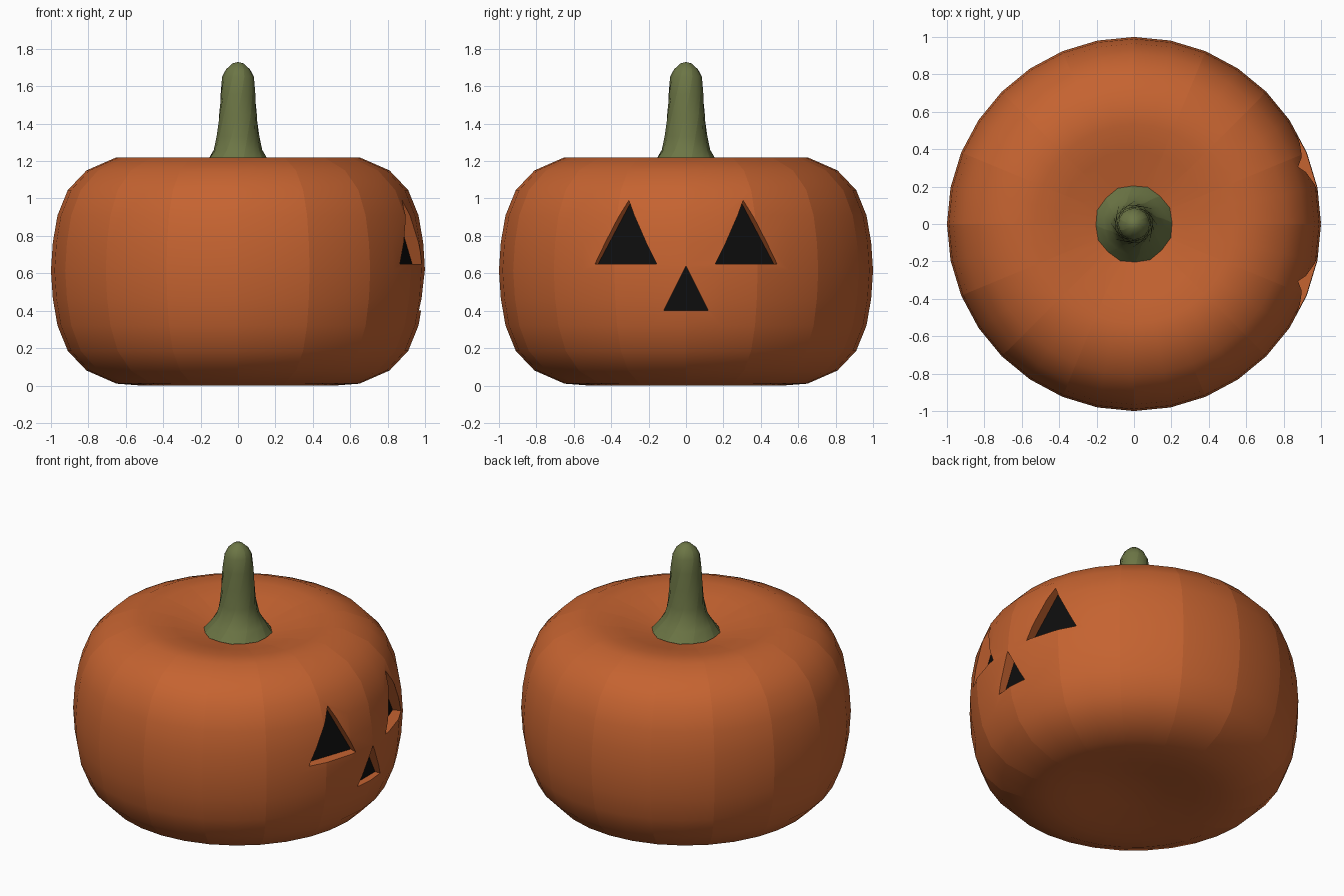
import bpy, bmesh
from math import sin, cos, pi, radians

if "Cube" in bpy.data.objects:
    bpy.data.objects.remove(bpy.data.objects["Cube"])


def material(name, color):
    m = bpy.data.materials.new(name)
    m.diffuse_color = (*color, 1)
    m.use_nodes = True
    m.node_tree.nodes["Principled BSDF"].inputs["Base Color"].default_value = m.diffuse_color
    return m


orange = material("orange_skin", (0.56, 0.125, 0.03))
green = material("stem_green", (0.15, 0.18, 0.06))
black = material("dark_inside", (0.004, 0.004, 0.004))


def new_object(name, bm, mats):
    bmesh.ops.recalc_face_normals(bm, faces=bm.faces[:])
    me = bpy.data.meshes.new(name)
    bm.to_mesh(me)
    bm.free()
    ob = bpy.data.objects.new(name, me)
    bpy.context.collection.objects.link(ob)
    for m in mats:
        me.materials.append(m)
    return ob


def lathe(name, profile, n, mat, twist=0.0, ridge=0.0):
    """Closed turned solid; first and last profile points lie on the axis.
    Every second meridian is a sharp crease."""
    bm = bmesh.new()
    bottom = bm.verts.new((0, 0, profile[0][1]))
    top = bm.verts.new((0, 0, profile[-1][1]))
    z0, z1 = profile[0][1], profile[-1][1]
    rings = []
    for r, z in profile[1:-1]:
        ring = []
        for i in range(n):
            a = 2 * pi * i / n + twist * (z - z0) / (z1 - z0)
            q = r * (1 - ridge * (i % 2 == 0))
            ring.append(bm.verts.new((q * cos(a), q * sin(a), z)))
        rings.append(ring)
    for i in range(n):
        j = (i + 1) % n
        bm.faces.new((bottom, rings[0][j], rings[0][i]))
        bm.faces.new((top, rings[-1][i], rings[-1][j]))
        for lo, hi in zip(rings, rings[1:]):
            bm.faces.new((lo[i], lo[j], hi[j], hi[i]))
    for f in bm.faces:
        f.smooth = True
    for i in range(0, n, 2):
        for lo, hi in zip(rings, rings[1:]):
            bm.edges.get((lo[i], hi[i])).smooth = False
    return new_object(name, bm, [mat])


# Pumpkin body: flattened globe with a dimple at both ends
half = [(0.65, 0.605), (0.81, 0.535), (0.91, 0.43), (0.965, 0.295), (0.99, 0.15)]
mid = 0.615
body_profile = [(0, 0.06), (0.2, 0.04), (0.38, 0.012), (0.52, 0.0)]
body_profile += [(r, mid - h) for r, h in half] + [(1.0, mid)]
body_profile += [(r, mid + h) for r, h in reversed(half)]
body_profile += [(0.53, 1.22), (0.39, 1.195), (0.2, 1.14), (0, 1.11)]
body = lathe("pumpkin_body", body_profile, 32, orange)


# Carved face: triangular pockets facing outwards on the +x side
def carve(name, angle, half_width, z_low, z_high, d_low, d_high):
    bm = bmesh.new()
    ca, sa = cos(angle), sin(angle)

    def tri(dl, dh):
        pts = [(-half_width, z_low, dl), (half_width, z_low, dl), (0, z_high, dh)]
        return [bm.verts.new((d * ca - u * sa, d * sa + u * ca, z)) for u, z, d in pts]

    inner, outer = tri(d_low, d_high), tri(1.3, 1.3)
    bm.faces.new(inner).material_index = 1
    bm.faces.new(outer)
    for i in range(3):
        j = (i + 1) % 3
        bm.faces.new((inner[i], inner[j], outer[j], outer[i]))
    cutter = new_object(name, bm, [orange, black])
    cutter.hide_render = True
    mod = body.modifiers.new(name, "BOOLEAN")
    mod.operation = "DIFFERENCE"
    mod.solver = "EXACT"
    mod.material_mode = "TRANSFER"
    mod.object = cutter
    bpy.context.view_layer.objects.active = body
    bpy.ops.object.modifier_apply(modifier=mod.name)
    bpy.data.objects.remove(cutter)


for side, label in ((-1, "left_eye"), (1, "right_eye")):
    carve(label, side * radians(19.2), 0.175, 0.65, 0.99, 0.925, 0.88)
carve("nose", 0, 0.12, 0.40, 0.64, 0.93, 0.93)

# Stem: flared, slightly twisted stalk with a rounded tip
stem = lathe("stem", [(0, 1.13), (0.21, 1.145), (0.165, 1.205), (0.13, 1.26), (0.115, 1.33),
                      (0.104, 1.45), (0.094, 1.56), (0.085, 1.65), (0.065, 1.69),
                      (0.03, 1.722), (0, 1.73)], 16, green, twist=radians(80), ridge=0.03)

for ob in (body, stem):
    bpy.ops.object.select_all(action="DESELECT")
    ob.select_set(True)
    bpy.context.view_layer.objects.active = ob
    bpy.ops.object.shade_smooth_by_angle(angle=radians(40), keep_sharp_edges=True)
